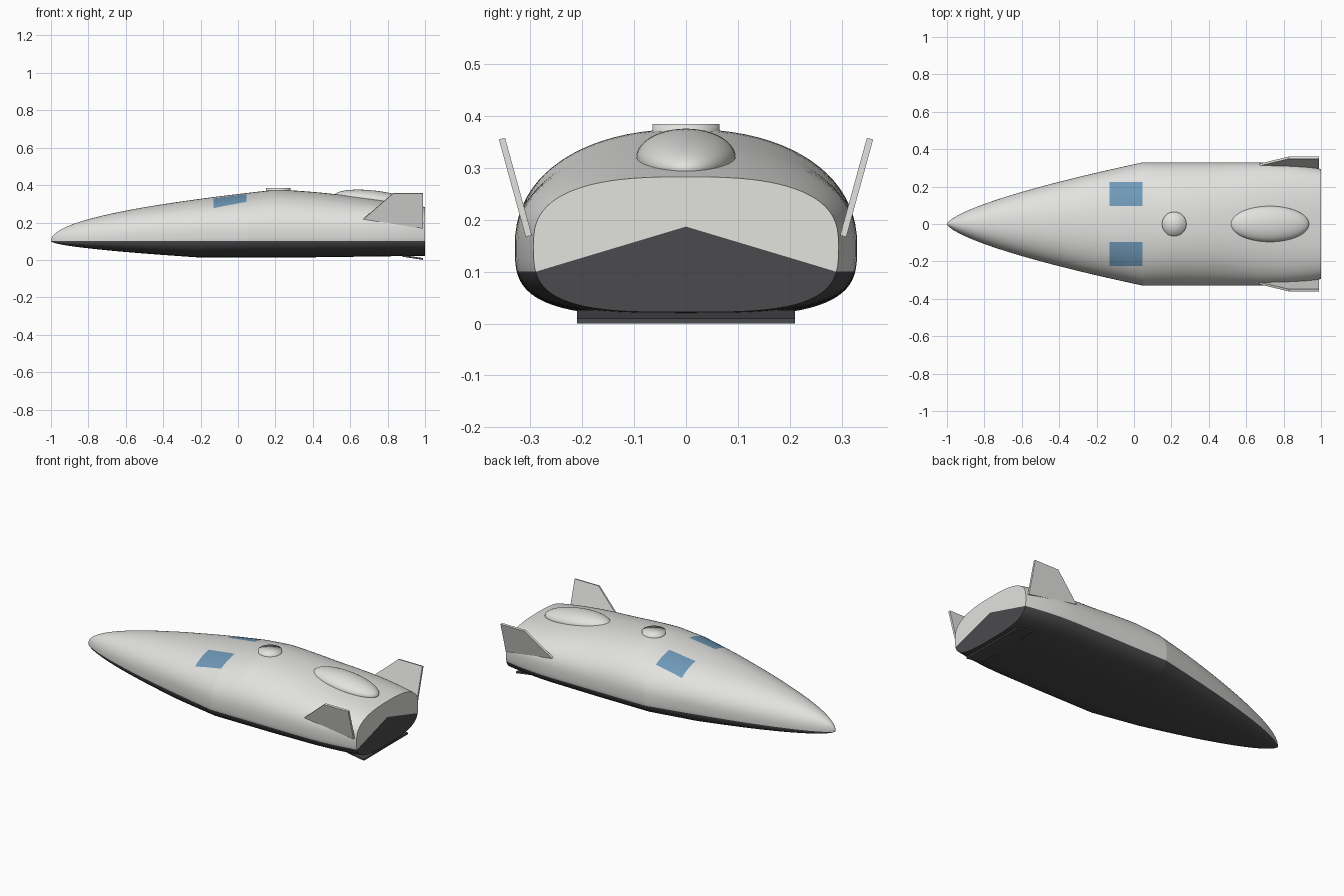
import bpy, bmesh, math
from mathutils import Vector

cube = bpy.data.objects.get("Cube")
if cube:
    bpy.data.objects.remove(cube)


def material(name, rgb):
    m = bpy.data.materials.new(name)
    m.use_nodes = True
    m.diffuse_color = (*rgb, 1)
    m.node_tree.nodes["Principled BSDF"].inputs["Base Color"].default_value = (*rgb, 1)
    return m


WHITE = material("off white", (0.76, 0.76, 0.74))
DARK = material("dark heat shield", (0.07, 0.07, 0.075))
BLUE = material("window blue", (0.16, 0.32, 0.48))


def finish(name, bm, mats, angle=None):
    bmesh.ops.recalc_face_normals(bm, faces=bm.faces[:])
    mesh = bpy.data.meshes.new(name)
    bm.to_mesh(mesh)
    bm.free()
    for m in mats:
        mesh.materials.append(m)
    ob = bpy.data.objects.new(name, mesh)
    bpy.context.collection.objects.link(ob)
    if angle:
        bpy.ops.object.select_all(action="DESELECT")
        ob.select_set(True)
        bpy.context.view_layer.objects.active = ob
        bpy.ops.object.shade_smooth_by_angle(angle=math.radians(angle))
    return ob


# Hull outline curves along its length
def half_width(x):
    if x < 0.05:
        return 0.33 * ((x + 1) / 1.05) ** 0.68
    return 0.33 - 0.036 * (max(0, x - 0.66) / 0.34) ** 2


def top(x):
    if x < 0.2:
        return 0.1 + 0.275 * ((x + 1) / 1.2) ** 0.475
    return 0.375 - 0.092 * ((x - 0.2) / 0.8) ** 1.5


def bottom(x):
    if x < -0.22:
        return 0.1 - 0.086 * ((x + 1) / 0.78) ** 0.6
    return 0.014 + 0.008 * max(0, (x - 0.4) / 0.6)


def section_point(x, a):
    c, s = math.cos(a), math.sin(a)
    mid = 0.1 + 0.05 * min(1, (x + 1) / 0.8)
    n = 2.2 + 0.5 * max(0, (x - 0.5) / 0.5) if s > 0 else 3.3
    y = math.copysign(abs(c) ** (2 / n), c) * half_width(x)
    z = abs(s) ** (2 / n) * ((top(x) if s > 0 else bottom(x)) - mid)
    return Vector((x, y, mid + z))


# Hull lofted through rings from nose to tail
SIDES, STEPS = 80, 70
stations = sorted([-1 + 2 * (i / STEPS) ** 1.7 for i in range(STEPS + 1)] + [-0.22, 0.05, 0.2])
bm = bmesh.new()
rings = [[bm.verts.new(section_point(x, math.tau * k / SIDES)) for k in range(SIDES)]
         for x in stations]
for a, b in zip(rings, rings[1:]):
    for k in range(SIDES):
        j = (k + 1) % SIDES
        bm.faces.new((a[k], a[j], b[j], b[k]))
bmesh.ops.remove_doubles(bm, verts=bm.verts[:], dist=0.00002)

# Cut clean borders for the heat shield and windows
cuts = [((0, 0, 0.1), (0, 0, 1))]
cuts += [((x, 0, 0), (1, 0, 0)) for x in (-0.13, 0.045)]
cuts += [((0, y, 0), (0, 1, 0)) for y in (-0.225, -0.095, 0.095, 0.225)]
for co, no in cuts:
    bmesh.ops.bisect_plane(bm, geom=bm.verts[:] + bm.edges[:] + bm.faces[:],
                           plane_co=co, plane_no=no, dist=0.00001)

# Tail wall as a fan around a raised centre
rim = [e for e in bm.edges if e.is_boundary and all(v.co.x > 0.99 for v in e.verts)]
hub = bm.verts.new((1, 0, 0.187))
tail = [bm.faces.new((*e.verts, hub)) for e in rim]
for f in bm.faces:
    c = f.calc_center_median()
    if f in tail:
        low = sum(v.co.z for v in f.verts if v is not hub) / 2 < 0.1
    else:
        low = c.z < 0.1
    if low:
        f.material_index = 1
    elif -0.13 < c.x < 0.045 and 0.095 < abs(c.y) < 0.225 and c.z > 0.2:
        f.material_index = 2
finish("hull", bm, [WHITE, DARK, BLUE], 40)


def extrude_outline(bm, points, offset):
    face = bm.faces.new([bm.verts.new(p) for p in points])
    moved = bmesh.ops.extrude_face_region(bm, geom=[face])["geom"]
    bmesh.ops.translate(bm, vec=offset,
                        verts=[v for v in moved if isinstance(v, bmesh.types.BMVert)])


# Canted tail fins
for name, side in (("left_fin", 1), ("right_fin", -1)):
    bm = bmesh.new()
    outline = [(0.67, 0.22), (0.83, 0.358), (0.99, 0.358), (0.99, 0.17)]
    points = [(x, side * (0.297 + (z - 0.17) * 0.275), z) for x, z in outline]
    extrude_outline(bm, points, (0, side * 0.012, -side * side * 0.003))
    finish(name, bm, [WHITE])

# Body flap under the tail
bm = bmesh.new()
extrude_outline(bm, [(0.88, -0.21, 0.026), (0.99, -0.21, 0.01),
                     (0.99, -0.21, 0), (0.88, -0.21, 0.017)], (0, 0.42, 0))
finish("body_flap", bm, [DARK])

# Docking hatch on the roof
bm = bmesh.new()
bmesh.ops.create_cone(bm, cap_ends=True, cap_tris=True, segments=40,
                      radius1=0.065, radius2=0.065, depth=0.04)
bmesh.ops.translate(bm, verts=bm.verts[:], vec=(0.215, 0, 0.365))
finish("roof_hatch", bm, [WHITE], 180)

# Streamlined fairing on the rear roof
bm = bmesh.new()
bmesh.ops.create_uvsphere(bm, u_segments=48, v_segments=24, radius=1)
fairing = finish("rear_fairing", bm, [WHITE], 60)
fairing.scale = (0.212, 0.096, 0.051)
fairing.rotation_euler.y = 0.11
fairing.location = (0.725, 0, 0.32)
